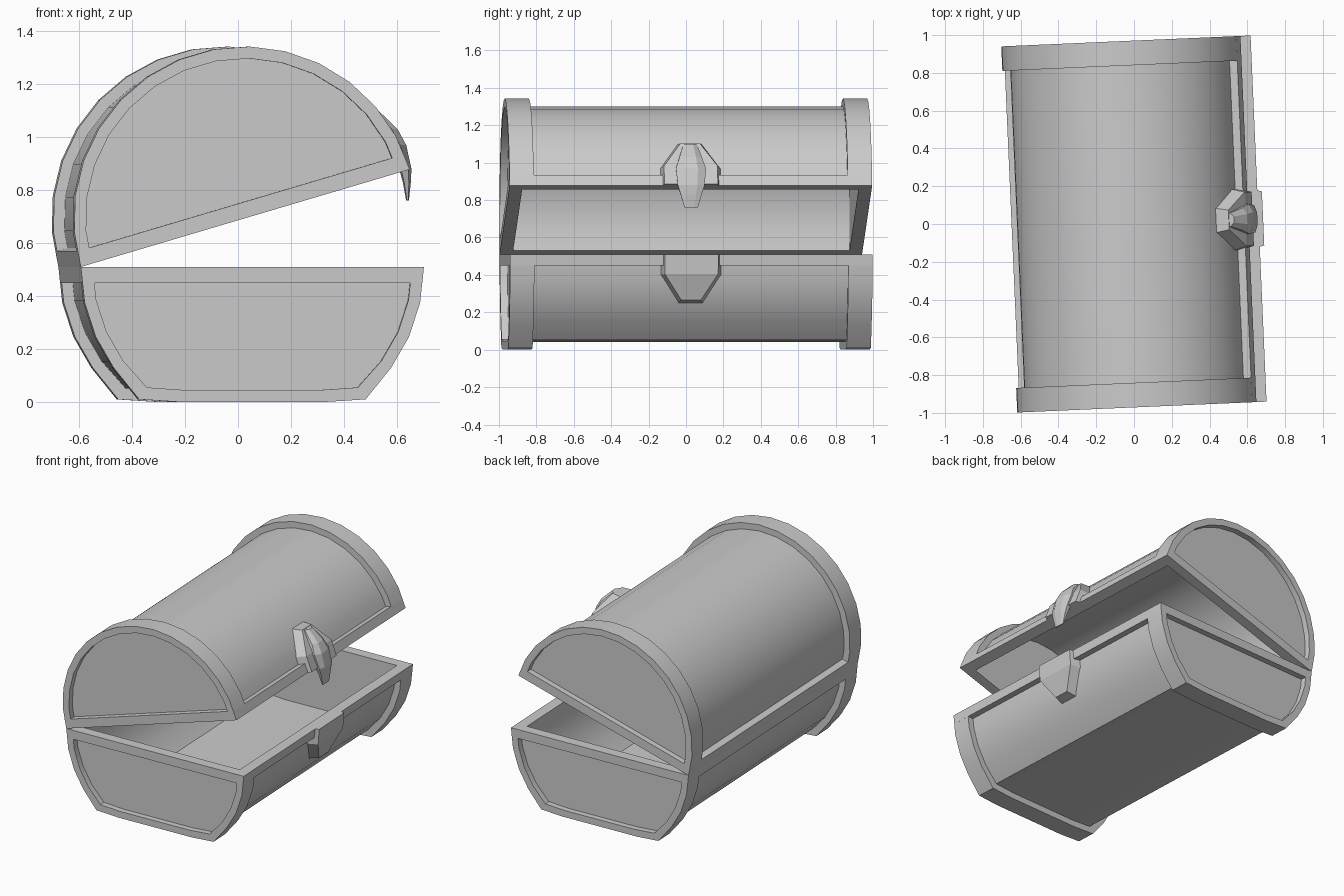
import bpy, bmesh
from math import sin, cos, radians
from mathutils import Matrix

if "Cube" in bpy.data.objects:
    bpy.data.objects.remove(bpy.data.objects["Cube"])

R, R_BARREL, R_IN = 0.648, 0.606, 0.575      # band, barrel and cavity radii
END, BAND, CAVITY = 0.97, 0.84, 0.90         # half lengths along the chest
RIM = 0.06                                   # height of the rim rails

TURN = Matrix.Rotation(radians(2.5), 4, 'Z')
BODY = TURN @ Matrix.Translation((0.012, 0, 0.51))
LID = TURN @ Matrix.Translation((-0.015, 0, 0.694)) @ Matrix.Rotation(radians(-16.5), 4, 'Y')


def loft(name, sections, matrix, smooth=False):
    """Skin closed loops of equal length and cap both ends."""
    bm = bmesh.new()
    loops = [[bm.verts.new(p) for p in s] for s in sections]
    n = len(loops[0])
    for a, b in zip(loops, loops[1:]):
        for i in range(n):
            j = (i + 1) % n
            bm.faces.new((a[i], a[j], b[j], b[i]))
    bm.faces.new(loops[0])
    bm.faces.new(loops[-1])
    bmesh.ops.recalc_face_normals(bm, faces=bm.faces)
    me = bpy.data.meshes.new(name)
    bm.to_mesh(me)
    bm.free()
    ob = bpy.data.objects.new(name, me)
    bpy.context.collection.objects.link(ob)
    ob.matrix_world = matrix
    if smooth:
        bpy.ops.object.select_all(action='DESELECT')
        ob.select_set(True)
        bpy.context.view_layer.objects.active = ob
        bpy.ops.object.shade_smooth_by_angle(angle=radians(20))
    return ob


def prism(name, outline, y0, y1, matrix):
    return loft(name, [[(x, y, z) for x, z in outline] for y in (y0, y1)], matrix)


def wall(name, outer, inner, y0, y1, matrix):
    """Open curved wall between two profiles."""
    secs = [[(a, y0, b), (a, y1, b), (c, y1, d), (c, y0, d)]
            for (a, b), (c, d) in zip(outer, inner)]
    return loft(name, secs, matrix, smooth=True)


def lid_profile(r):
    return [(r * cos(radians(12 * i)), r * sin(radians(12 * i))) for i in range(16)]


def body_profile(r):
    t = R - r
    half = [(r * cos(radians(12 * i)), -r * sin(radians(12 * i))) for i in range(4)]
    half += [(0.428 * r / R, -0.50 + t), (0.27 * r / R, -0.51 + t)]
    return half + [(-x, z) for x, z in reversed(half)]


for part, profile, mat, up in (("body", body_profile, BODY, -1), ("lid", lid_profile, LID, 1)):
    # curved barrel shell
    wall(part + "_barrel", profile(R_BARREL), profile(R_IN), -0.92, 0.92, mat)
    for s, side in ((-1, "front"), (1, "back")):
        # raised end band, recessed end panel and its rim bar
        wall(f"{part}_{side}_band", profile(R), profile(0.603), s * BAND, s * END, mat)
        prism(f"{part}_{side}_panel", profile(0.61), s * CAVITY, s * 0.93, mat)
        bar = [(-R, 0), (R, 0), (R - 0.006, up * RIM), (-R + 0.006, up * RIM)]
        prism(f"{part}_{side}_rim_bar", bar, s * CAVITY, s * END, mat)
        # long rail along the rim
        rail = [(s * R_IN, 0), (s * R, 0), (s * (R - 0.006), up * RIM), (s * 0.569, up * RIM)]
        prism(f"{part}_{side}_side_rail", rail, -CAVITY, CAVITY, mat)

    # tapered lock plate: front x, front z, front half width, back x, back z, back half width
    rows = [(0.672, 0, 0.143, 0.60, 0, 0.163),
            (0.664, 0.105, 0.143, 0.585, 0.11, 0.163),
            (0.612, 0.245, 0.052, 0.535, 0.262, 0.066)]
    loft(part + "_lock_plate",
         [[(bx, -bw, up * bz), (fx, -fw, up * fz), (fx, fw, up * fz), (bx, bw, up * bz)]
          for fx, fz, fw, bx, bz, bw in rows], mat)

# faceted hasp hanging from the lid: front x, z, half width, back x
hasp = [(0.530, 1.10, 0.036, 0.470), (0.602, 1.03, 0.060, 0.530), (0.634, 0.97, 0.080, 0.560),
        (0.654, 0.88, 0.072, 0.612), (0.652, 0.83, 0.056, 0.625), (0.645, 0.76, 0.036, 0.637)]
loft("lid_hasp",
     [[(b, -w, z), ((b + 2 * f) / 3, -w, z), (f, -w * 0.45, z),
       (f, w * 0.45, z), ((b + 2 * f) / 3, w, z), (b, w, z)] for f, z, w, b in hasp],
     TURN)
